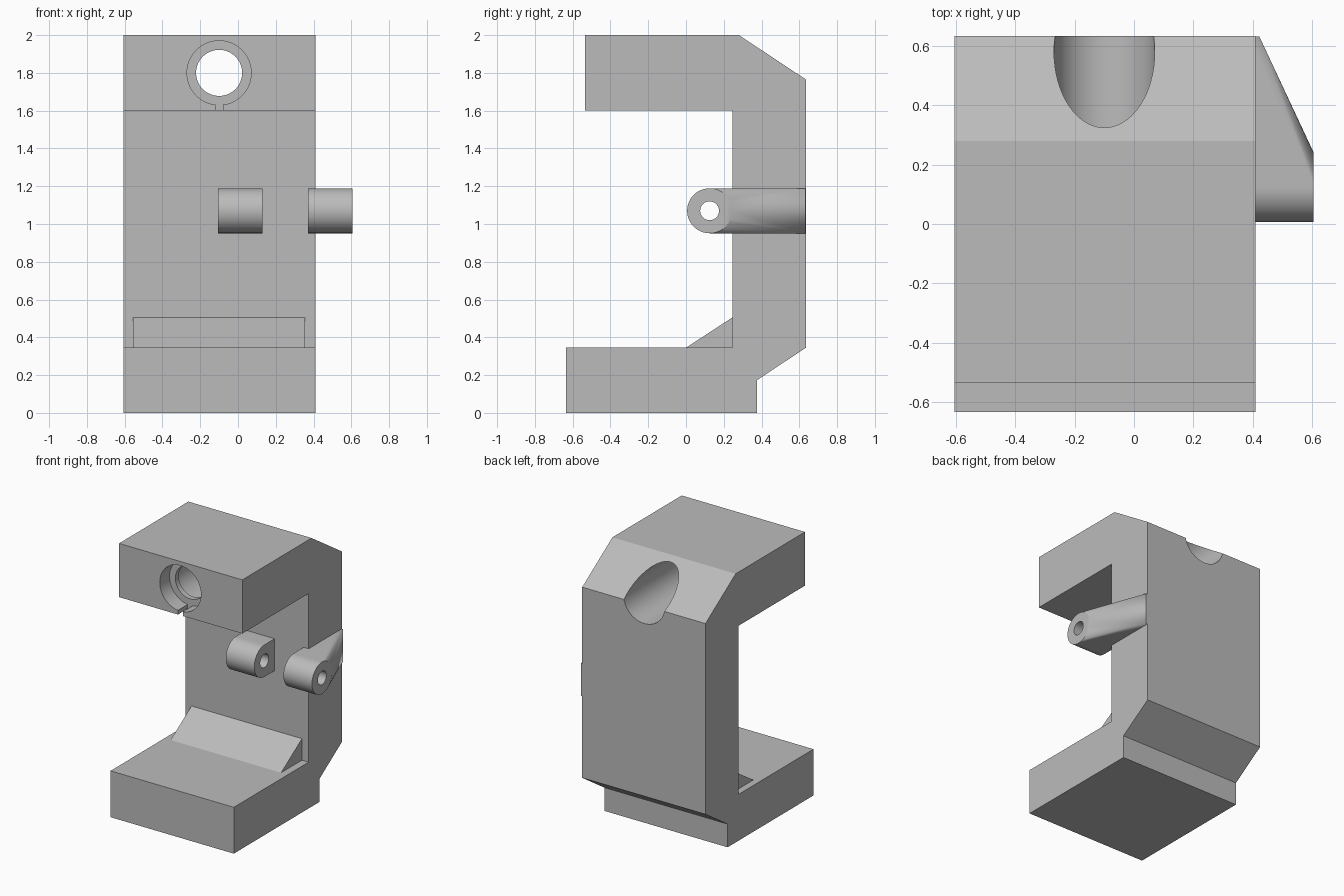
import bpy, bmesh, math
from mathutils import Vector, Matrix

cube = bpy.data.objects.get("Cube")
if cube:
    bpy.data.objects.remove(cube, do_unlink=True)

grey = bpy.data.materials.new("plain grey")
grey.use_nodes = True
colour = (0.5, 0.5, 0.5, 1)
grey.diffuse_color = colour
grey.node_tree.nodes["Principled BSDF"].inputs["Base Color"].default_value = colour


def make(name, bm):
    bmesh.ops.recalc_face_normals(bm, faces=bm.faces)
    mesh = bpy.data.meshes.new(name)
    bm.to_mesh(mesh)
    bm.free()
    mesh.materials.append(grey)
    obj = bpy.data.objects.new(name, mesh)
    bpy.context.collection.objects.link(obj)
    return obj


def extrude_x(name, profile, x0, x1):
    """Side profile of (y, z) points, extruded along x."""
    bm = bmesh.new()
    face = bm.faces.new([bm.verts.new((x0, y, z)) for y, z in profile])
    new = bmesh.ops.extrude_face_region(bm, geom=[face])["geom"]
    bmesh.ops.translate(bm, vec=(x1 - x0, 0, 0),
                        verts=[v for v in new if isinstance(v, bmesh.types.BMVert)])
    return make(name, bm)


def block(x0, x1, y0, y1, z0, z1):
    return [Vector((x, y, z)) for x in (x0, x1) for y in (y0, y1) for z in (z0, z1)]


def hull(name, points):
    bm = bmesh.new()
    for p in points:
        bm.verts.new(p)
    bmesh.ops.convex_hull(bm, input=bm.verts)
    bmesh.ops.dissolve_limit(bm, angle_limit=0.01, verts=bm.verts, edges=bm.edges)
    return make(name, bm)


def cylinder(name, centre, radius, length, axis, sides=64):
    bm = bmesh.new()
    turn = Matrix.Rotation(math.pi / 2, 4, "Y" if axis == "X" else "X")
    bmesh.ops.create_cone(bm, cap_ends=True, segments=sides, radius1=radius,
                          radius2=radius, depth=length,
                          matrix=Matrix.Translation(centre) @ turn)
    return make(name, bm)


def activate(obj):
    bpy.ops.object.select_all(action="DESELECT")
    obj.select_set(True)
    bpy.context.view_layer.objects.active = obj


def cut(obj, cutters):
    for cutter in cutters:
        mod = obj.modifiers.new("cut", "BOOLEAN")
        mod.operation = "DIFFERENCE"
        mod.solver = "EXACT"
        mod.object = cutter
        activate(obj)
        bpy.ops.object.modifier_apply(modifier=mod.name)
        bpy.data.objects.remove(cutter, do_unlink=True)


def smooth(obj):
    activate(obj)
    bpy.ops.object.shade_smooth_by_angle(angle=math.radians(25))


# C-shaped body: foot, upright and overhanging head
LEFT, RIGHT = 0.41, -0.605
FRONT, BACK, WALL = -0.535, 0.635, 0.245
body = extrude_x("body", [
    (-0.635, 0), (0.375, 0), (0.375, 0.173), (BACK, 0.345), (BACK, 1.765),
    (0.28, 2), (FRONT, 2), (FRONT, 1.6), (WALL, 1.6), (WALL, 0.345),
    (-0.635, 0.345)], RIGHT, LEFT)


# Stepped bore through the head, with a slot under the front recess
def bore(name, radius, y0, y1):
    return cylinder(name, (-0.1, (y0 + y1) / 2, 1.8), radius, y1 - y0, "Y")


lip = FRONT + 0.115
cut(body, [
    bore("front_recess", 0.17, FRONT - 0.1, lip),
    bore("through_hole", 0.122, FRONT - 0.1, BACK + 0.1),
    bore("rear_bore", 0.17, lip + 0.04, BACK + 0.1),
    hull("recess_slot", block(-0.12, -0.08, FRONT - 0.1, lip, 1.55, 1.66)),
])
smooth(body)

# Wedge that stiffens the inner corner of the foot
extrude_x("corner_wedge", [(0, 0.345), (WALL, 0.345), (WALL, 0.505)], -0.555, 0.355)

# Pair of hinge lugs with pin holes
LUG_Y, LUG_Z, LUG_R = 0.125, 1.07, 0.119


def lug(name, x0, x1, root):
    rim = []
    for i in range(48):
        a = math.tau * i / 48
        y, z = LUG_Y + LUG_R * math.cos(a), LUG_Z + LUG_R * math.sin(a)
        rim += [Vector((x0, y, z)), Vector((x1, y, z))]
    obj = hull(name, rim + root)
    cut(obj, [cylinder("pin_hole", ((x0 + x1) / 2, LUG_Y, LUG_Z), 0.05, 0.6, "X", 32)])
    smooth(obj)


low, high = LUG_Z - LUG_R, LUG_Z + LUG_R
lug("inner_hinge_lug", -0.105, 0.13, block(-0.105, 0.13, WALL, WALL + 0.01, low, high))
lug("outer_hinge_lug", 0.37, 0.605, block(0.37, 0.423, BACK - 0.01, BACK - 0.002, low, high))
